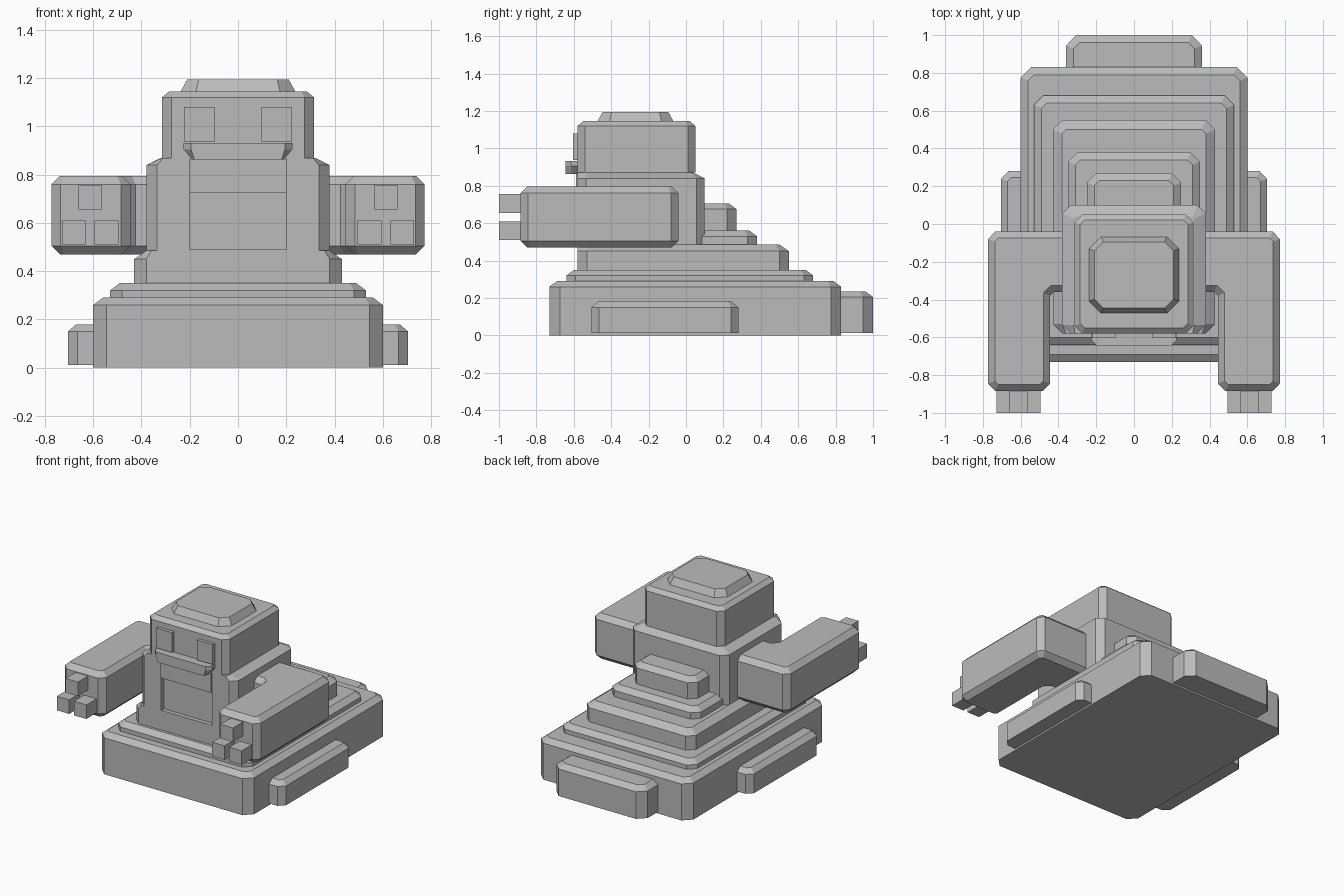
import bpy
import bmesh
from mathutils import Vector

cube = bpy.data.objects.get("Cube")
if cube:
    bpy.data.objects.remove(cube, do_unlink=True)

# One plain grey for the whole model
grey = bpy.data.materials.new("stone_grey")
grey.use_nodes = True
COLOUR = (0.5, 0.5, 0.5, 1)
grey.diffuse_color = COLOUR
grey.node_tree.nodes["Principled BSDF"].inputs["Base Color"].default_value = COLOUR


def inset(points, t):
    """Shrink a counter-clockwise outline by t with mitred corners."""
    result = []
    for i, p in enumerate(points):
        a = (p - points[i - 1]).normalized()
        b = (points[(i + 1) % len(points)] - p).normalized()
        n1, n2 = Vector((-a.y, a.x)), Vector((-b.y, b.x))
        result.append(p + (n1 + n2) * t / (1 + n1.dot(n2)))
    return result


def prism(name, outline, levels, flush_front=False, side=1):
    """Stack insets of an outline; levels are (height, inset) pairs."""
    points = [Vector(p) for p in outline]
    middle = sum(p.y for p in points) / len(points)
    bm = bmesh.new()
    rings = []
    for z, t in levels:
        ring = []
        for p, q in zip(points, inset(points, t)):
            y = p.y if flush_front and p.y < middle else q.y
            ring.append(bm.verts.new((q.x * side, y, z)))
        rings.append(ring)
    bm.faces.new(rings[0])
    bm.faces.new(rings[-1])
    for low, high in zip(rings, rings[1:]):
        for i in range(len(low)):
            bm.faces.new((low[i - 1], low[i], high[i], high[i - 1]))
    bmesh.ops.recalc_face_normals(bm, faces=bm.faces)
    mesh = bpy.data.meshes.new(name)
    bm.to_mesh(mesh)
    bm.free()
    mesh.materials.append(grey)
    obj = bpy.data.objects.new(name, mesh)
    bpy.context.collection.objects.link(obj)
    return obj


def octagon(x0, x1, y0, y1, c):
    """Rectangle with cut corners."""
    return [(x0 + c, y0), (x1 - c, y0), (x1, y0 + c), (x1, y1 - c),
            (x1 - c, y1), (x0 + c, y1), (x0, y1 - c), (x0, y0 + c)]


def block(name, x, y, z, corner=0.05, t=0.04, drop=0.03, flush=False):
    """Cut-corner block with a sloped top rim."""
    return prism(name, octagon(*x, *y, corner),
                 [(z[0], 0), (z[1] - drop, 0), (z[1], t)], flush)


def box(name, x, y, z):
    outline = [(x[0], y[0]), (x[1], y[0]), (x[1], y[1]), (x[0], y[1])]
    return prism(name, outline, [(z[0], 0), (z[1], 0)])


# Stepped plinth
block("base", (-.6, .6), (-.73, .83), (0, .29), .055)
block("lower_step", (-.53, .53), (-.64, .68), (.29, .35))
block("waist_step", (-.43, .43), (-.58, .55), (.35, .485), .05, .05, .035, True)
block("back_step", (-.35, .35), (-.3, .38), (.485, .56))
block("back_pack", (-.25, .25), (-.3, .27), (.56, .705), .05, .04, .03)
block("rear_foot", (-.36, .36), (.7, 1), (.012, .235), .055)

# Torso with a sunken belly panel
torso = block("torso", (-.38, .38), (-.58, .1), (.485, .87), .045, .06, .03, True)
cutter = box("belly_cutter", (-.2, .2), (-.7, -.55), (.49, .725))
cutter.hide_render = True
boolean = torso.modifiers.new("belly", "BOOLEAN")
boolean.operation = "DIFFERENCE"
boolean.object = cutter
bpy.context.view_layer.objects.active = torso
bpy.ops.object.modifier_apply(modifier="belly")
bpy.data.objects.remove(cutter, do_unlink=True)
box("chest_plate", (-.2, .2), (-.588, -.575), (.725, .865))

# Head, cap and jaw
block("head", (-.315, .315), (-.58, .05), (.87, 1.145), .04, .03, .025)
prism("cap", octagon(-.24, .24, -.475, -.065, .065), [(1.14, 0), (1.195, .03)])
prism("jaw", octagon(-.225, .225, -.645, -.5, .03),
      [(.862, .035), (.905, 0), (.932, 0)], True)

# Arm outline, seen from above: shoulder and forearm in an L
ARM = [(.34, -.36), (.425, -.36), (.445, -.38), (.445, -.845), (.485, -.885),
       (.735, -.885), (.772, -.845), (.772, -.08), (.735, -.04), (.34, -.04)]
ARM_LEVELS = [(.47, .035), (.505, 0), (.76, 0), (.795, .035)]

for label, s in (("left", 1), ("right", -1)):
    prism(label + "_arm", ARM, ARM_LEVELS, side=s)
    for finger, x, z in (("upper", .612, .705), ("inner", .545, .56),
                         ("outer", .68, .56)):
        box(f"{label}_{finger}_finger", sorted((s * x - .049, s * x + .049)),
            (-1, -.87), (z - .05, z + .05))
    box(label + "_eye", sorted((s * .098, s * .223)), (-.603, -.57), (.938, 1.08))
    block(label + "_side_foot", sorted((s * .5, s * .705)), (-.505, .28),
          (.012, .18), .04, .035)
